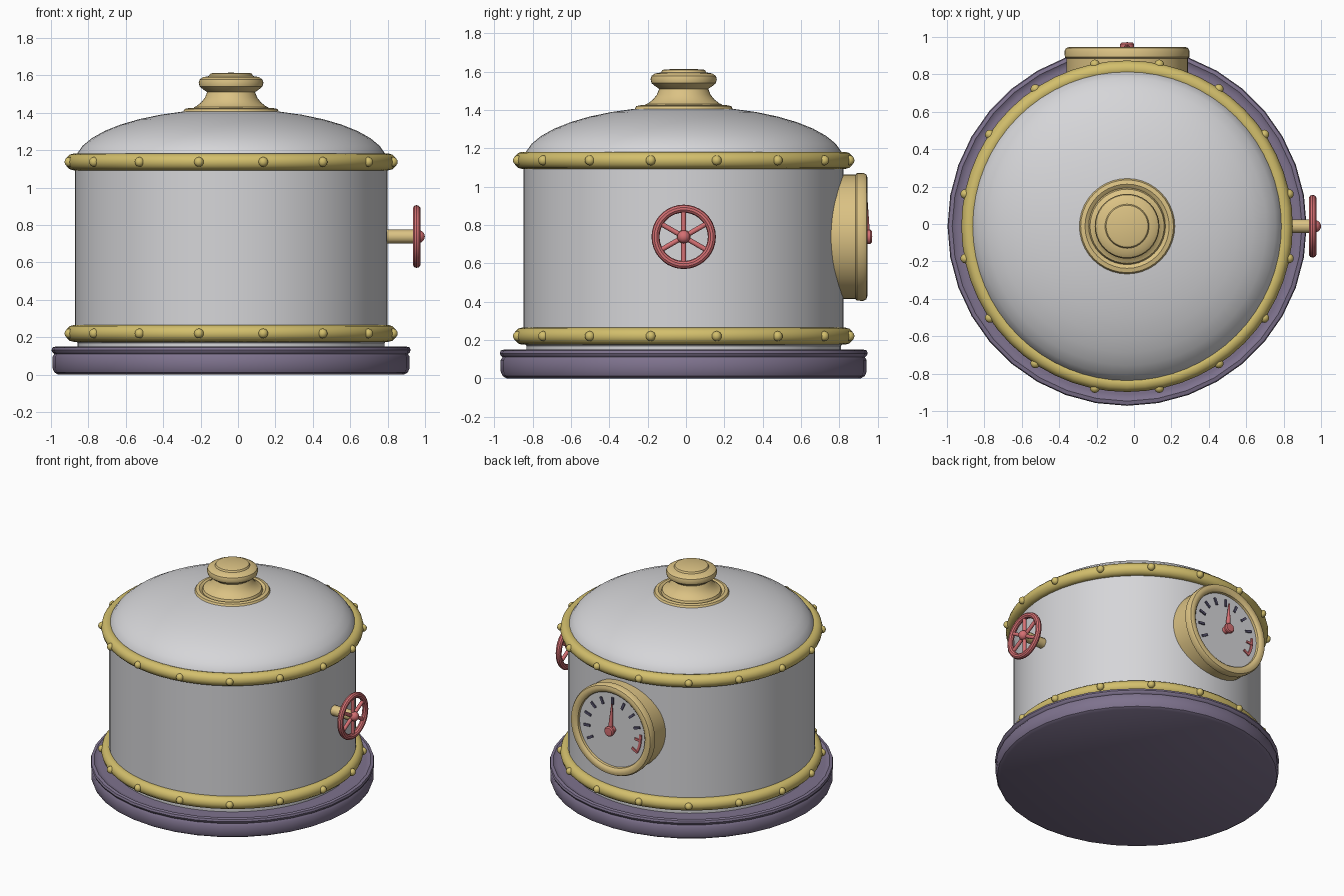
import bpy, bmesh, math
from math import sin, cos, pi, radians
from mathutils import Vector

if "Cube" in bpy.data.objects:
    bpy.data.objects.remove(bpy.data.objects["Cube"], do_unlink=True)

CX, CY = -0.037, -0.012      # axis of the tank
MID = 0.738                  # height of gauge and valve
TO_BACK = (-pi / 2, 0, 0)    # turns local z to +y
TO_LEFT = (0, pi / 2, 0)     # turns local z to +x


def material(name, rgb):
    m = bpy.data.materials.new(name)
    m.use_nodes = True
    m.diffuse_color = (*rgb, 1)
    m.node_tree.nodes["Principled BSDF"].inputs["Base Color"].default_value = (*rgb, 1)
    return m


steel = material("pale steel", (0.67, 0.67, 0.69))
brass = material("warm brass", (0.71, 0.54, 0.23))
gold = material("yellow brass", (0.65, 0.52, 0.15))
red = material("soft red", (0.66, 0.16, 0.17))
purple = material("dusky purple", (0.21, 0.17, 0.27))
ink = material("gauge ink", (0.10, 0.09, 0.16))


def finish(bm, name, mat, loc=(0, 0, 0), rot=(0, 0, 0), angle=35):
    bmesh.ops.remove_doubles(bm, verts=bm.verts, dist=1e-5)
    bmesh.ops.recalc_face_normals(bm, faces=bm.faces)
    me = bpy.data.meshes.new(name)
    bm.to_mesh(me)
    bm.free()
    me.materials.append(mat)
    ob = bpy.data.objects.new(name, me)
    bpy.context.collection.objects.link(ob)
    ob.location, ob.rotation_euler = loc, rot
    bpy.ops.object.select_all(action='DESELECT')
    ob.select_set(True)
    bpy.context.view_layer.objects.active = ob
    bpy.ops.object.shade_smooth_by_angle(angle=radians(angle))
    return ob


def lathe(name, profile, segs, mat, loc, rot=(0, 0, 0), closed=False):
    """Revolve (radius, height) points about local z."""
    bm = bmesh.new()
    rings = [[bm.verts.new((r * cos(2 * pi * i / segs), r * sin(2 * pi * i / segs), z))
              for i in range(segs)] for r, z in profile]
    pairs = list(zip(rings, rings[1:]))
    if closed:
        pairs.append((rings[-1], rings[0]))
    for a, b in pairs:
        for i in range(segs):
            j = (i + 1) % segs
            bm.faces.new((a[i], a[j], b[j], b[i]))
    return finish(bm, name, mat, loc, rot)


def torus(name, major, minor, segs, sides, mat, loc, rot=(0, 0, 0)):
    ring = [(major + minor * cos(2 * pi * k / sides), minor * sin(2 * pi * k / sides))
            for k in range(sides)]
    return lathe(name, ring, segs, mat, loc, rot, True)


def ball(name, radius, mat, loc):
    bm = bmesh.new()
    bmesh.ops.create_uvsphere(bm, u_segments=14, v_segments=8, radius=radius)
    return finish(bm, name, mat, loc, angle=60)


def rod(name, start, end, r1, r2, mat):
    a, b = Vector(start), Vector(end)
    bm = bmesh.new()
    bmesh.ops.create_cone(bm, cap_ends=True, segments=12, radius1=r1, radius2=r2,
                          depth=(b - a).length)
    return finish(bm, name, mat, (a + b) / 2, (b - a).to_track_quat('Z', 'Y').to_euler())


axis = (CX, CY, 0)

# Base plinth with a raised lip
lathe("base", [(0, 0), (0.925, 0), (0.945, 0.012), (0.955, 0.035), (0.955, 0.095),
               (0.945, 0.11), (0.955, 0.118), (0.96, 0.13), (0.955, 0.145), (0.935, 0.15),
               (0.92, 0.14), (0.90, 0.14), (0, 0.14)], 36, purple, axis)

# Tank wall and domed lid
lathe("tank", [(0, 0.135), (0.82, 0.135), (0.82, 0.168), (0.835, 0.185), (0.835, 1.13),
               (0, 1.13)], 64, steel, axis)
dome = [(0.835 * cos(t * pi / 20), 1.135 + 0.285 * sin(t * pi / 20)) for t in range(10)]
lathe("lid", dome + [(0, 1.42)], 64, steel, axis)

# Riveted bands
for label, z in (("lower", 0.22), ("upper", 1.137)):
    torus(label + "_band", 0.841, 0.045, 56, 12, gold, (CX, CY, z))
    for i in range(16):
        a = (i + 0.5) * pi / 8
        ball(label + "_rivet", 0.026, gold,
             (CX + 0.882 * cos(a), CY + 0.882 * sin(a), z))

# Lid knob
lathe("knob", [(0, 1.38), (0.25, 1.38), (0.256, 1.405), (0.248, 1.42), (0.225, 1.425),
               (0.212, 1.418), (0.205, 1.412), (0.198, 1.43), (0.185, 1.435), (0.16, 1.455),
               (0.14, 1.48), (0.128, 1.51), (0.15, 1.525), (0.168, 1.54), (0.173, 1.56),
               (0.168, 1.578), (0.15, 1.59), (0.118, 1.596), (0.112, 1.608), (0.10, 1.612),
               (0, 1.614)], 40, brass, axis)

# Valve on the left side
WX = 0.955
rod("valve_stem", (0.75, CY, MID), (WX, CY, MID), 0.037, 0.037, brass)
torus("valve_wheel", 0.147, 0.021, 36, 10, red, (WX, CY, MID), TO_LEFT)
for i in range(6):
    a = pi / 2 + i * pi / 3
    rod("valve_spoke", (WX, CY, MID),
        (WX, CY + 0.145 * cos(a), MID + 0.145 * sin(a)), 0.013, 0.013, red)
ball("valve_hub", 0.034, red, (0.966, CY, MID))

# Gauge housing and dial on the back
FACE = 0.915
lathe("gauge_housing", [(0, 0.72), (0.325, 0.72), (0.325, 0.885), (0.333, 0.892),
                        (0.334, 0.925), (0.326, 0.941), (0.308, 0.947), (0.288, 0.943),
                        (0.276, 0.932), (0.272, FACE - 0.01), (0, FACE - 0.01)],
      48, brass, (CX, 0, MID), TO_BACK)
lathe("gauge_face", [(0, FACE - 0.006), (0.274, FACE - 0.006), (0.274, FACE), (0, FACE)],
      48, steel, (CX, 0, MID), TO_BACK)

# Dial ticks, the last two inside the red zone
for i in range(11):
    a = radians(210 - 24 * i)
    bm = bmesh.new()
    bmesh.ops.create_cube(bm, size=1)
    bmesh.ops.scale(bm, vec=(0.052, 0.009, 0.017), verts=bm.verts)
    finish(bm, "gauge_tick", red if i > 8 else ink,
           (CX - 0.212 * cos(a), FACE + 0.004, MID + 0.212 * sin(a)), (0, a + pi, 0))

# Red zone arc
bm = bmesh.new()
arc = []
for i in range(9):
    a = radians(5 - 36 * i / 8)
    arc.append([bm.verts.new((CX - r * cos(a), FACE + 0.007, MID + r * sin(a)))
                for r in (0.222, 0.24)])
for p, q in zip(arc, arc[1:]):
    bm.faces.new((p[0], p[1], q[1], q[0]))
plate = bmesh.ops.extrude_face_region(bm, geom=bm.faces[:])
bmesh.ops.translate(bm, vec=(0, -0.007, 0),
                    verts=[v for v in plate["geom"] if isinstance(v, bmesh.types.BMVert)])
finish(bm, "gauge_red_zone", red)

# Needle and its cap
rod("gauge_needle", (CX, 0.942, MID), (CX - 0.012, 0.942, MID + 0.2), 0.019, 0.005, red)
lathe("needle_cap", [(0, FACE), (0.026, FACE), (0.026, 0.942), (0.037, 0.947), (0.037, 0.962),
                     (0.03, 0.97), (0, 0.972)], 20, red, (CX, 0, MID), TO_BACK)
